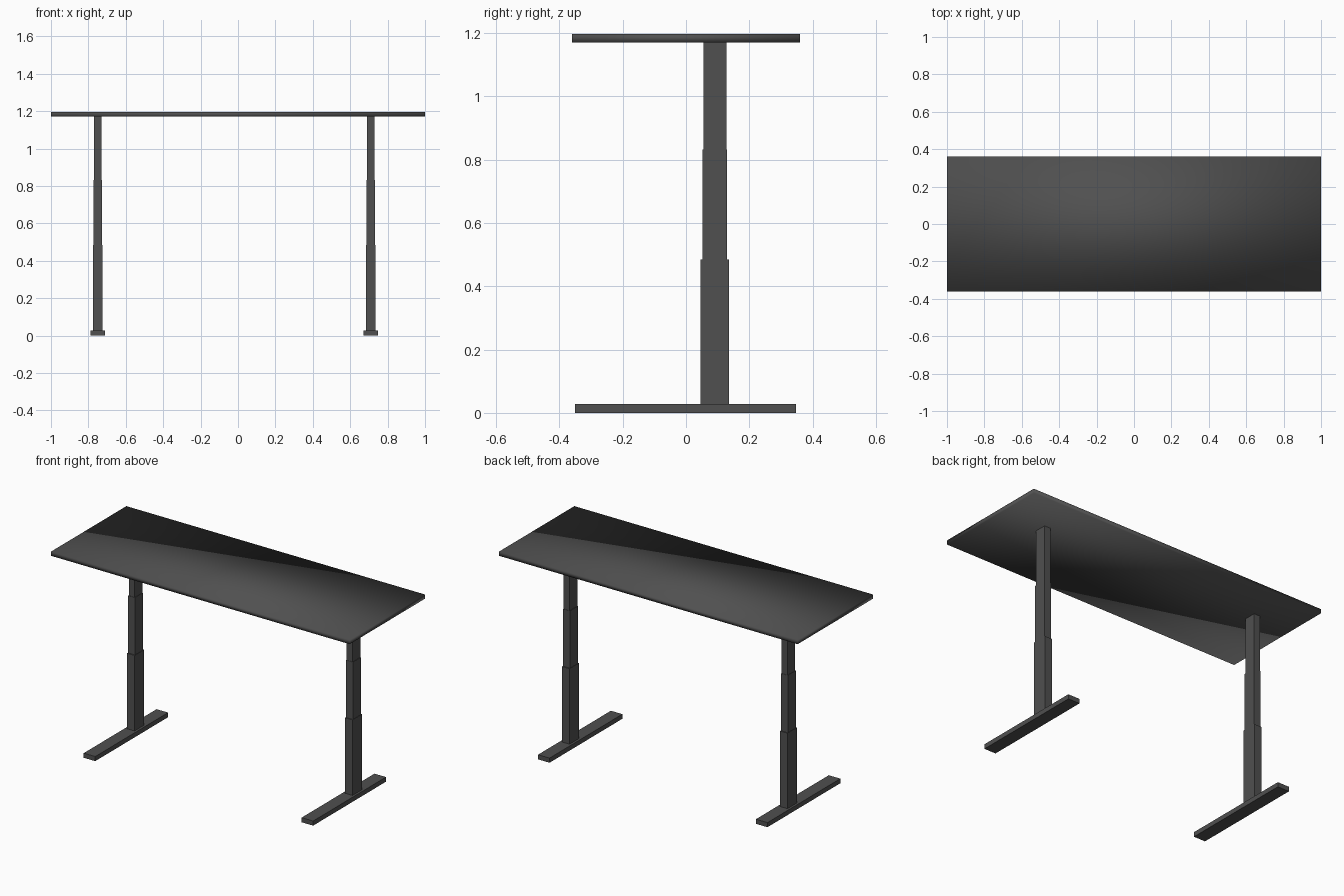
import bpy

if "Cube" in bpy.data.objects:
    bpy.data.objects.remove(bpy.data.objects["Cube"])

# One flat colour for the whole desk
dark_grey = bpy.data.materials.new("dark grey")
dark_grey.diffuse_color = (0.08, 0.08, 0.08, 1)
dark_grey.use_nodes = True
dark_grey.node_tree.nodes["Principled BSDF"].inputs["Base Color"].default_value = dark_grey.diffuse_color


def box(name, x, y, z, smooth=False):
    """Box spanning the (low, high) ranges on each axis."""
    spans = (x, y, z)
    bpy.ops.mesh.primitive_cube_add(size=1, location=[(a + b) / 2 for a, b in spans])
    ob = bpy.context.object
    ob.name = name
    ob.scale = [b - a for a, b in spans]
    bpy.ops.object.transform_apply(location=False, rotation=False, scale=True)
    ob.data.materials.append(dark_grey)
    if smooth:
        bpy.ops.object.shade_smooth()
    return ob


# Desktop, shaded softly across its edges
box("desktop", (-1, 1), (-0.36, 0.36), (1.17, 1.196), smooth=True)

# Telescoping column stages: name, half width x, half width y, z range
STAGES = [
    ("lower_column", 0.025, 0.045, (0.028, 0.485)),
    ("middle_column", 0.0225, 0.0385, (0.485, 0.832)),
    ("upper_column", 0.02, 0.0365, (0.832, 1.172)),
]
COLUMN_Y = 0.091

# Two legs, each a foot bar and three column stages
for side, cx in (("left", -0.75), ("right", 0.71)):
    box(side + "_foot", (cx - 0.0385, cx + 0.0385), (-0.35, 0.347), (0, 0.028))
    for name, hx, hy, z in STAGES:
        box(f"{side}_{name}", (cx - hx, cx + hx), (COLUMN_Y - hy, COLUMN_Y + hy), z)
